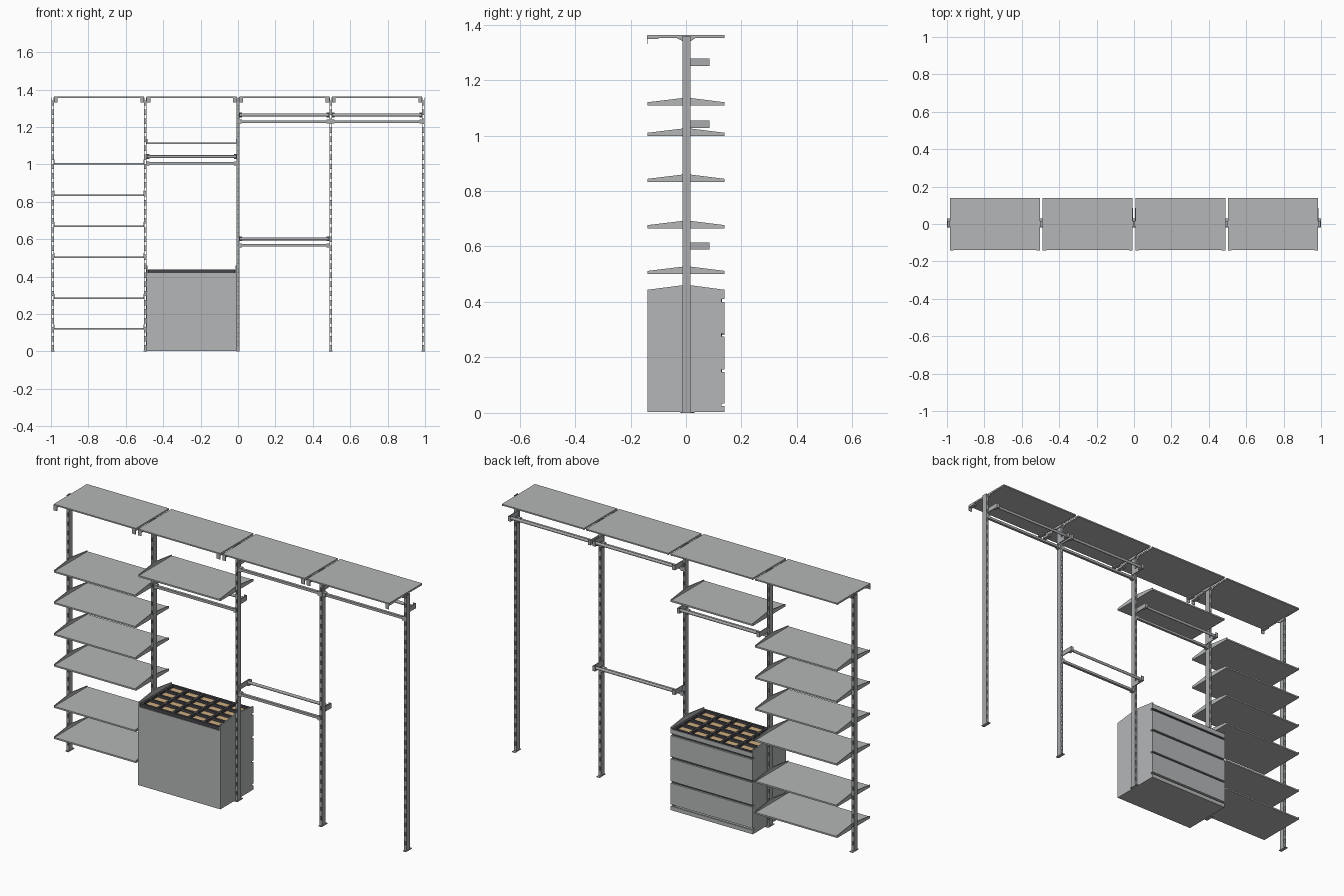
import bpy, bmesh, math

if "Cube" in bpy.data.objects:
    bpy.data.objects.remove(bpy.data.objects["Cube"])


def mat(name, c):
    m = bpy.data.materials.new(name)
    m.diffuse_color = (*c, 1)
    m.use_nodes = True
    m.node_tree.nodes["Principled BSDF"].inputs["Base Color"].default_value = m.diffuse_color
    return m


GREY = mat("shelf_grey", (0.46, 0.47, 0.475))
STEEL = mat("steel_grey", (0.40, 0.41, 0.42))
DARK = mat("dark_tray", (0.06, 0.06, 0.07))
TAN = mat("tan_lining", (0.62, 0.42, 0.22))


def finish(bm, name, m):
    bmesh.ops.recalc_face_normals(bm, faces=bm.faces)
    me = bpy.data.meshes.new(name)
    bm.to_mesh(me)
    bm.free()
    me.materials.append(m)
    ob = bpy.data.objects.new(name, me)
    bpy.context.collection.objects.link(ob)
    return ob


def boxes(name, m, *ranges):
    """Each range is (x0, x1, y0, y1, z0, z1)."""
    bm = bmesh.new()
    for x0, x1, y0, y1, z0, z1 in ranges:
        vs = bmesh.ops.create_cube(bm, size=1)["verts"]
        for v in vs:
            v.co.x = x0 if v.co.x < 0 else x1
            v.co.y = y0 if v.co.y < 0 else y1
            v.co.z = z0 if v.co.z < 0 else z1
    return finish(bm, name, m)


def plate(name, m, x0, x1, profile):
    """Extrude a (y, z) outline along x."""
    bm = bmesh.new()
    f = bm.faces.new([bm.verts.new((x0, y, z)) for y, z in profile])
    r = bmesh.ops.extrude_face_region(bm, geom=[f])
    for v in r["geom"]:
        if isinstance(v, bmesh.types.BMVert):
            v.co.x = x1
    return finish(bm, name, m)


H = 0.241                      # half the clear width of a bay
POSTS = [-0.991, -0.4955, 0, 0.4955, 0.991]
BAYS = [(a + b) / 2 for a, b in zip(POSTS, POSTS[1:])]

# slotted upright posts with foot plates
for px in POSTS:
    parts = [(px + s * 0.0055 - 0.0015, px + s * 0.0055 + 0.0015, -0.013, 0.017, 0, 1.358)
             for s in (-1, 1)]
    for y in (-0.0125, 0.0145):
        for i in range(28):
            z = 0.004 + i * 0.0485
            parts.append((px - 0.0045, px + 0.0045, y, y + 0.002, z, min(z + 0.029, 1.357)))
    parts.append((px - 0.009, px + 0.009, -0.02, 0.03, 0, 0.004))
    boxes("upright_post", STEEL, *parts)


def arm_profile(z, low=None):
    b = z if low is None else low
    return [(-0.138, b), (0.138, b), (0.138, z + 0.012), (0.018, z + 0.027),
            (-0.014, z + 0.027), (-0.138, z + 0.012)]


# shelves held between tapered side arms
def shelf(cx, z):
    boxes("shelf_board", GREY, (cx - H + 0.003, cx + H - 0.003, -0.138, 0.138, z, z + 0.008))
    for s in (-1, 1):
        xs = sorted((cx + s * H, cx + s * (H - 0.004)))
        plate("shelf_arm", GREY, *xs, arm_profile(z))


for z in (0.998, 0.832, 0.665, 0.50, 0.281, 0.116):
    shelf(BAYS[0], z)
shelf(BAYS[1], 1.108)

# top shelves with hooked brackets
for cx in BAYS:
    boxes("top_shelf", GREY, (cx - H, cx + H, -0.139, 0.139, 1.355, 1.362))
    for s in (-1, 1):
        xs = sorted((cx + s * (H - 0.001), cx + s * (H - 0.005)))
        plate("top_bracket", STEEL, *xs,
              [(-0.138, 1.352), (-0.035, 1.352), (-0.014, 1.341), (0.018, 1.341),
               (0.035, 1.352), (0.138, 1.352), (0.138, 1.356), (-0.138, 1.356)])
        hs = sorted((cx + s * H, cx + s * (H - 0.02)))
        boxes("bracket_hook", STEEL, (*hs, -0.141, -0.138, 1.33, 1.36),
              (*hs, -0.138, -0.10, 1.348, 1.355))


# hanging rod in front, tie bar between the posts, and end arms
def hanger(cx, z):
    bm = bmesh.new()
    bmesh.ops.create_cone(bm, cap_ends=True, segments=16, radius1=0.008, radius2=0.008,
                          depth=2 * H)
    for v in bm.verts:
        v.co = (cx + v.co.z, 0.071 + v.co.x * 0.8, z + v.co.y)
    rod = finish(bm, "hanging_rod", STEEL)
    for p in rod.data.polygons:
        p.use_smooth = len(p.vertices) == 4
    boxes("tie_bar", STEEL, (cx - H, cx + H, -0.005, 0.009, z - 0.042, z - 0.029))
    for s in (-1, 1):
        a = sorted((cx + s * (H + 0.001), cx + s * (H - 0.004)))
        b = sorted((cx + s * (H + 0.001), cx + s * (H - 0.015)))
        boxes("rod_arm", STEEL, (*a, 0.0, 0.085, z - 0.013, z + 0.013),
              (*b, 0.058, 0.085, z - 0.013, z - 0.007), (*b, 0.082, 0.085, z - 0.013, z + 0.013),
              (*b, -0.008, 0.013, z - 0.046, z - 0.025))


for cx, z in ((BAYS[1], 1.041), (BAYS[2], 1.264), (BAYS[3], 1.264), (BAYS[2], 0.602)):
    hanger(cx, z)

# drawer cabinet
cx = BAYS[1]
L, R = cx - H, cx + H
for s in (-1, 1):
    xs = sorted((cx + s * H, cx + s * (H - 0.006)))
    plate("cabinet_side", GREY, *xs,
          [(-0.138, 0.004), (0.128, 0.004), (0.128, 0.41), (0.138, 0.41), (0.138, 0.444),
           (0.018, 0.46), (-0.014, 0.46), (-0.138, 0.444)])
boxes("cabinet_back", GREY, (L, R, -0.139, -0.133, 0.004, 0.42))
boxes("cabinet_base", GREY, (L, R, -0.138, 0.137, 0.003, 0.012), (L, R, 0.128, 0.138, 0.003, 0.024))
for z0, z1 in ((0.034, 0.147), (0.157, 0.276), (0.287, 0.399)):
    boxes("drawer_front", GREY, (L, R, 0.128, 0.139, z0, z1))
    boxes("drawer_box", GREY, (L + 0.012, L + 0.018, -0.12, 0.128, z0, z1 - 0.02),
          (R - 0.018, R - 0.012, -0.12, 0.128, z0, z1 - 0.02),
          (L + 0.012, R - 0.012, -0.12, -0.114, z0, z1 - 0.02),
          (L + 0.012, R - 0.012, -0.12, 0.128, z0, z0 + 0.005))
    boxes("drawer_pull", DARK, (L + 0.006, R - 0.006, 0.122, 0.13, z1 - 0.004, z1 + 0.011))

# divided accessory tray on top of the cabinet
x0, x1, y0, y1 = L + 0.008, R - 0.008, -0.136, 0.136
boxes("tray_floor", DARK, (x0, x1, y0, y1, 0.41, 0.42))
nx, ny, w = 5, 4, 0.012
grid = []
for i in range(nx + 1):
    x = x0 + (x1 - x0 - w) * i / nx
    grid.append((x, x + w, y0, y1, 0.418, 0.438))
for j in range(ny + 1):
    y = y0 + (y1 - y0 - w) * j / ny
    grid.append((x0, x1, y, y + w, 0.418, 0.438))
boxes("tray_dividers", DARK, *grid)
boxes("tray_lining", TAN, (x0 + w / 2, x1 - w / 2, y0 + w / 2, y1 - w / 2, 0.419, 0.425))
boxes("tray_front_rail", GREY, (L, R, 0.134, 0.139, 0.41, 0.434))
